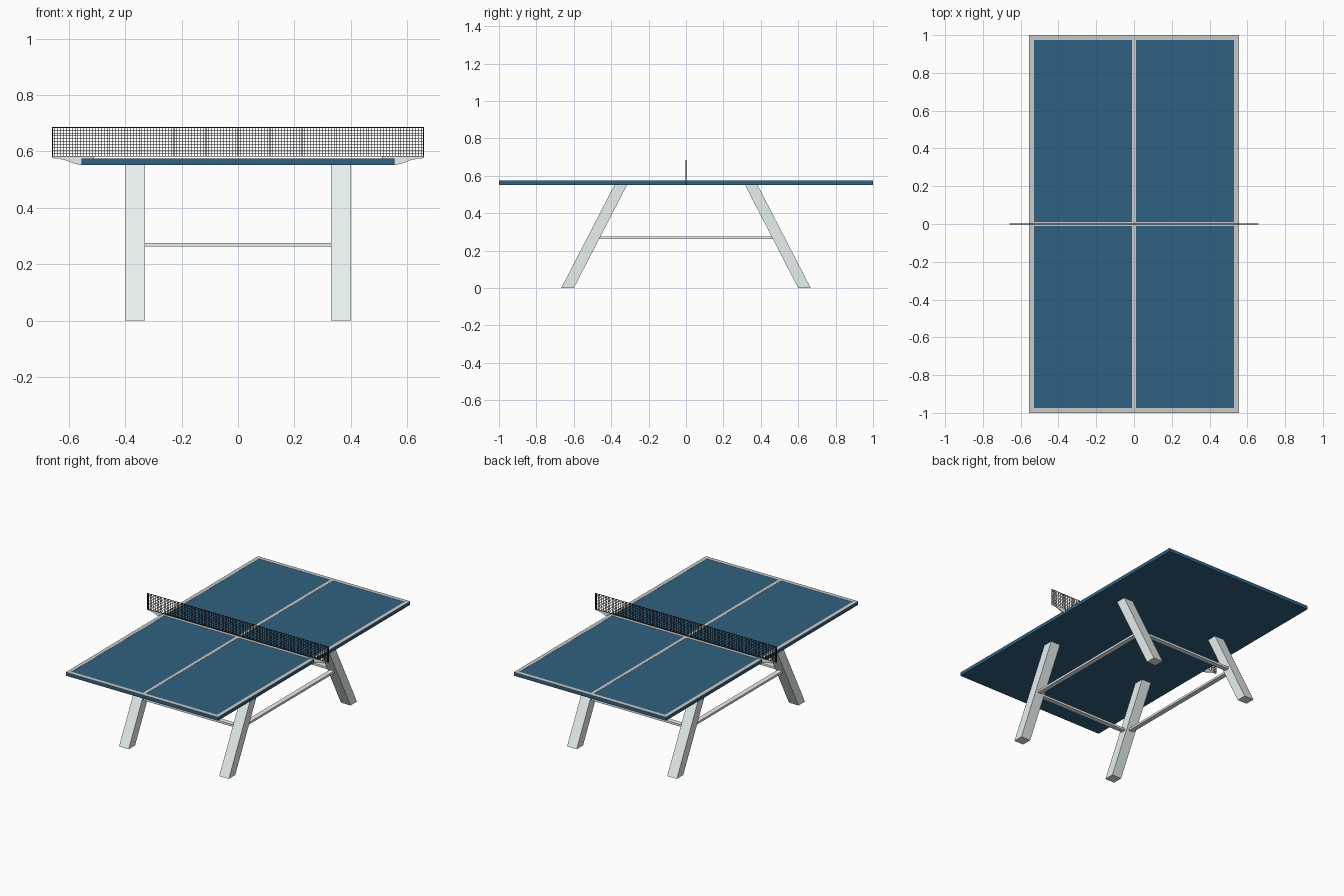
import bpy, bmesh

if "Cube" in bpy.data.objects:
    bpy.data.objects.remove(bpy.data.objects["Cube"])


def material(name, rgb):
    m = bpy.data.materials.new(name)
    m.diffuse_color = (*rgb, 1)
    m.use_nodes = True
    m.node_tree.nodes["Principled BSDF"].inputs["Base Color"].default_value = m.diffuse_color
    return m


BLUE = material("blue_surface", (0.03, 0.12, 0.22))
PALE = material("pale_paint", (0.80, 0.87, 0.87))
BLACK = material("black_cord", (0.012, 0.012, 0.012))


def finish(name, bm, mat=None):
    bmesh.ops.recalc_face_normals(bm, faces=bm.faces)
    me = bpy.data.meshes.new(name)
    bm.to_mesh(me)
    bm.free()
    ob = bpy.data.objects.new(name, me)
    bpy.context.collection.objects.link(ob)
    if mat:
        me.materials.append(mat)
    return ob


def add_box(bm, x0, x1, y0, y1, z0, z1):
    verts = bmesh.ops.create_cube(bm, size=1)["verts"]
    for v in verts:
        v.co = (x1 if v.co.x > 0 else x0, y1 if v.co.y > 0 else y0, z1 if v.co.z > 0 else z0)
    return verts


def boxes(name, dims, mat=None):
    bm = bmesh.new()
    for d in dims:
        add_box(bm, *d)
    return finish(name, bm, mat)


W, L, Z0, Z1 = 0.555, 1.0, 0.552, 0.574

# table top
boxes("table_top", [(-W, W, -L, L, Z0, Z1)], BLUE)

# court lines: border frame, centre line and line under the net
b, h, ZL = 0.025, 0.01, Z1 + 0.001
boxes("court_lines", [
    (-W, -W + b, -L, L, Z1, ZL), (W - b, W, -L, L, Z1, ZL),
    (-W + b, W - b, -L, -L + b, Z1, ZL), (-W + b, W - b, L - b, L, Z1, ZL),
    (-h, h, -L + b, L - b, Z1, ZL),
    (-W + b, -h, -h, h, Z1, ZL), (h, W - b, -h, h, Z1, ZL)])

# splayed legs
for sy, end in ((-1, "front"), (1, "back")):
    for sx, side in ((-1, "left"), (1, "right")):
        bm = bmesh.new()
        for v in add_box(bm, 0.33, 0.40, 0.60, 0.667, 0, Z0):
            if v.co.z > 0.1:
                v.co.y -= 0.285
            v.co.x *= sx
            v.co.y *= sy
        finish(f"{end}_{side}_leg", bm, PALE)

# stretcher rails between the legs
for s, end, side in ((-1, "front", "left"), (1, "back", "right")):
    boxes(f"{end}_rail", [(-0.335, 0.335, s * 0.495 - 0.016, s * 0.495 + 0.016, 0.262, 0.276)], PALE)
    boxes(f"{side}_rail", [(s * 0.365 - 0.016, s * 0.365 + 0.016, -0.468, 0.468, 0.262, 0.276)], PALE)

# curved net brackets
profile = [(0.51, Z1), (0.51, 0.581), (0.66, 0.581), (0.66, 0.576), (0.635, 0.574),
           (0.61, 0.568), (0.585, 0.558), (0.57, 0.554), (W, Z0), (W, Z1)]
for s, side in ((-1, "left"), (1, "right")):
    bm = bmesh.new()
    face = bm.faces.new([bm.verts.new((s * x, -0.003, z)) for x, z in profile])
    ext = bmesh.ops.extrude_face_region(bm, geom=[face])["geom"]
    bmesh.ops.translate(bm, vec=(0, 0.006, 0), verts=[g for g in ext if isinstance(g, bmesh.types.BMVert)])
    finish(f"{side}_net_bracket", bm, PALE)

# net: end posts, edge cords and a fine mesh of cords
X, N0, N1, t = 0.66, 0.581, 0.686, 0.0009
posts = [(s * 0.6575 - 0.0025, s * 0.6575 + 0.0025, -0.0025, 0.0025, N0, N1) for s in (-1, 1)]
boxes("net_posts", posts, BLACK)
boxes("net_edges", [(-X, X, -0.0015, 0.0015, z, z + 0.003) for z in (N0, N1 - 0.003)], BLACK)
cols, rows = 128, 10
cords = []
for i in range(1, cols):
    x = -X + 2 * X * i / cols
    cords.append((x - t, x + t, -t, t, N0, N1))
for j in range(1, rows):
    z = N0 + (N1 - N0) * j / rows
    cords.append((-X, X, -t, t, z - t, z + t))
boxes("net_mesh", cords, BLACK)
